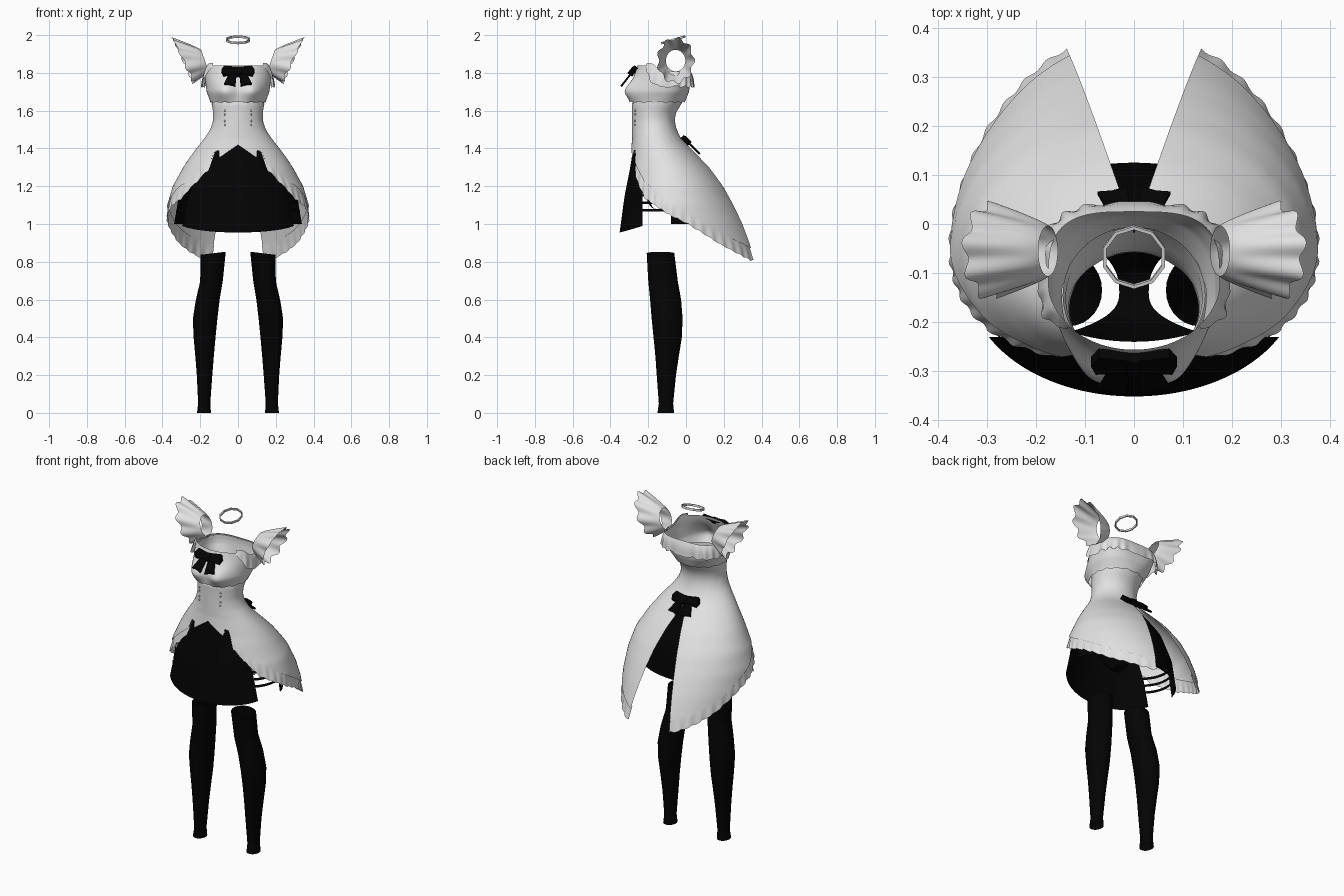
import bpy, bmesh, math
from math import sin, cos, pi, radians
from mathutils import Vector, Matrix

cube = bpy.data.objects.get("Cube")
if cube:
    bpy.data.objects.remove(cube)


def material(name, rgb):
    m = bpy.data.materials.new(name)
    m.use_nodes = True
    m.diffuse_color = (*rgb, 1)
    m.node_tree.nodes["Principled BSDF"].inputs["Base Color"].default_value = (*rgb, 1)
    return m


WHITE = material("white cloth", (0.76, 0.76, 0.76))
BLACK = material("black cloth", (0.001, 0.001, 0.001))


def finish(name, bm, mat, mirror=True, smooth=True):
    mesh = bpy.data.meshes.new(name)
    bm.to_mesh(mesh)
    bm.free()
    mesh.materials.append(mat)
    ob = bpy.data.objects.new(name, mesh)
    bpy.context.collection.objects.link(ob)
    if mirror:
        mod = ob.modifiers.new("mirror", "MIRROR")
        mod.merge_threshold = 0.0005
    for p in mesh.polygons:
        p.use_smooth = smooth


def grid(name, f, nu, nv, mat):
    """Mirrored sheet of quads from f(u, v), with u and v running 0 to 1."""
    bm = bmesh.new()
    rows = [[bm.verts.new(f(i / nu, j / nv)) for i in range(nu + 1)] for j in range(nv + 1)]
    for j in range(nv):
        for i in range(nu):
            bm.faces.new((rows[j][i], rows[j + 1][i], rows[j + 1][i + 1], rows[j][i + 1]))
    bmesh.ops.remove_doubles(bm, verts=bm.verts, dist=0.0002)
    finish(name, bm, mat)


def lookup(table, z):
    """Interpolate rows sorted by falling first value."""
    if z >= table[0][0]:
        return table[0][1:]
    for a, b in zip(table, table[1:]):
        if z >= b[0]:
            t = (a[0] - z) / (a[0] - b[0])
            return [p + (q - p) * t for p, q in zip(a[1:], b[1:])]
    return table[-1][1:]


def section(table, phi, z, off=0.0, square=0.0):
    """Point on an egg-shaped section; phi 0 is the front, pi the back."""
    hw, yf, yb = lookup(table, z)
    yc = min((yf + yb) / 2, -0.07)
    s, c = max(0, sin(phi)), cos(phi)
    if c > 0:
        return Vector(((hw + off) * s, yc - (yc - yf + off) * c, z))
    e = 1 - square
    return Vector(((hw + off) * s ** e, yc + (yb - yc + off) * (-c) ** e, z))


# height, half width, front y, back y
DRESS = [(1.84, .17, -.25, .02), (1.77, .168, -.272, .02), (1.70, .16, -.288, .01),
         (1.65, .142, -.287, -.01), (1.60, .133, -.285, -.05), (1.55, .131, -.285, -.06),
         (1.50, .147, -.285, -.05), (1.45, .18, -.285, -.025), (1.40, .22, -.29, .025),
         (1.35, .257, -.297, .075), (1.30, .29, -.31, .125), (1.20, .345, -.33, .202),
         (1.10, .375, -.34, .262), (1.0, .385, -.34, .315), (.9, .385, -.34, .36),
         (.8, .385, -.34, .395)]
UNDER = [(1.45, .16, -.272, -.045), (1.30, .26, -.295, .06), (1.15, .315, -.325, .11),
         (.95, .35, -.352, .13)]
# depth against height of the frill's lower edge and of the cloth above it
HEM = [(.35, .81, .87), (.18, .90, .955), (.02, 1.0, 1.055), (-.10, 1.06, 1.125),
       (-.22, 1.14, 1.225), (-.26, 1.225, 1.30), (-.285, 1.32, 1.37)]


def skirt_point(u, z, off=0.0):
    hw, yf, yb = lookup(DRESS, z)
    gap = max(0, .34 * (yb + .015))
    return section(DRESS, u * (pi - math.asin(gap / hw)), z, off)


def hem(u, edge):
    """Walk down the skirt until the hem line is reached."""
    z = 1.5
    while z > .8:
        p = skirt_point(u, z)
        line = lookup(HEM, p.y)[edge]
        if p.y < -.2 and p.x < .125:
            line = 1.42 - .7 * p.x if p.x < .1 else 1.39
        if z <= line:
            break
        z -= .002
    return z


def overskirt(u, v):
    z = 1.67 + (hem(u, 1) - 1.67) * v
    return skirt_point(u, z, -.004 if z > 1.64 else 0)


def skirt_frill(u, v):
    u = .14 + .86 * u
    top = hem(u, 1) + .015
    low = hem(u, 0) - .006 * abs(sin(u * 60))
    return skirt_point(u, top + (low - top) * v, -.006 + .003 * v * sin(u * 120))


grid("overskirt", overskirt, 110, 30, WHITE)
grid("skirt_frill", skirt_frill, 150, 4, WHITE)


# Bodice with bust and wide neckline, squarer across the back
def neck(phi):
    t = min(1, max(0, (phi - 1.0) / .6))
    return 1.84 - .045 * t * t * (3 - 2 * t)


def squareness(z):
    return .4 * min(1, max(0, (z - 1.65) / .1))


def bodice(u, v):
    phi = u * pi
    low = 1.645 + .003 * sin(u * 50)
    z = low + (neck(phi) - low) * v
    p = section(DRESS, phi, z, .006, squareness(z))
    if cos(phi) > 0:
        swell = math.exp(-((p.x - .085) / .065) ** 2 - ((z - 1.705) / .058) ** 2)
        p.y -= .05 * swell * cos(phi) ** .5
    return p


def neck_frill(u, v):
    phi = .85 + u * (pi - .85)
    grow = min(1, .25 + u * 5)
    z = neck(phi) + .012 - v * grow * (.08 + .005 * sin(u * 40))
    return section(DRESS, phi, z, .005 + grow * (.024 * v ** .7 + .004 * v * sin(u * 46)), .4)


grid("bodice", bodice, 64, 20, WHITE)
grid("neckline_frill", neck_frill, 90, 6, WHITE)


# Flared shoulder ruffles
def ruffle(u, v):
    a = u * 2 * pi
    wave = v * sin(9 * a)
    r = .057 + .048 * v ** .8 + .009 * wave
    start = .175 + .02 * cos(a)
    x = start + v * (.29 + .055 * cos(a) - start) + .007 * wave
    return Vector((x, -.055 + r * .9 * sin(a), 1.865 + .012 * v * cos(a) + r * cos(a)))


grid("shoulder_ruffle", ruffle, 108, 10, WHITE)


# Underskirt panels, open at both sides with straps across
def angle_at(y, z):
    lo, hi = 0, pi
    for _ in range(20):
        mid = (lo + hi) / 2
        lo, hi = (mid, hi) if section(UNDER, mid, z).y < y else (lo, mid)
    return lo


def front_panel(u, v):
    z = 1.45 + (.955 + .035 * u * u - 1.45) * v
    return section(UNDER, u * angle_at(-.23, z), z)


def back_panel(u, v):
    z = 1.44 + (1.0 - 1.44) * v
    a = angle_at(-.08, z)
    return section(UNDER, a + u * (pi - a), z)


grid("underskirt_front", front_panel, 24, 12, BLACK)
grid("underskirt_back", back_panel, 24, 12, BLACK)
for i in range(3):
    def strap(u, v, z=1.16 - .04 * i):
        a, b = angle_at(-.235, z), angle_at(-.07, z)
        return section(UNDER, a + (b - a) * u, z - .014 * v, -.002)
    grid("side_strap", strap, 8, 1, BLACK)


# Inner briefs, a narrow strip that widens most at the front
def briefs(u, v):
    t = 2 * v - 1
    w = .03 + (.1 if t < 0 else .035) * abs(t) ** 2.5
    return Vector((w * u, -.14 + .1 * t + .02 * u * u * -t, 1.08 + .24 * t ** 4))


grid("inner_briefs", briefs, 6, 20, BLACK)

# Stockings: height, centre x, centre y, radius x, radius y
LEG = [(.845, .132, -.135, .067, .073), (.7, .14, -.122, .06, .078), (.6, .16, -.108, .063, .082),
       (.5, .174, -.1, .065, .082), (.4, .177, -.097, .058, .075), (.3, .177, -.1, .049, .062),
       (.2, .177, -.104, .041, .051), (.05, .179, -.106, .032, .038), (0, .18, -.107, .037, .044)]


def stocking(u, v):
    z = .845 * (1 - v)
    cx, cy, rx, ry = lookup(LEG, z)
    a = u * 2 * pi
    return Vector((cx + rx * cos(a), cy + ry * sin(a), z - .008 * cos(a) * (1 - v) ** 6))


grid("stocking", stocking, 28, 34, BLACK)


# Bows made from flat loops, tails and a knot
def bow(name, origin, tilt):
    loop = [(0, .02), (.072, .032), (.088, .004), (.078, -.024), (0, -.02)]
    tail = [(.006, 0), (.04, 0), (.074, -.085), (.045, -.088), (.014, -.1)]
    knot = [(0, .022), (.014, .02), (.014, -.024), (0, -.024)]
    bm = bmesh.new()
    for shape, depth, thick in ((loop, -.012, .024), (tail, -.004, .01), (knot, -.016, .032)):
        face = bm.faces.new([bm.verts.new((x, depth, z)) for x, z in shape])
        out = bmesh.ops.extrude_face_region(bm, geom=[face])["geom"]
        moved = [g for g in out if isinstance(g, bmesh.types.BMVert)]
        bmesh.ops.translate(bm, verts=moved, vec=(0, thick, 0))
    bmesh.ops.recalc_face_normals(bm, faces=bm.faces)
    bmesh.ops.transform(bm, verts=bm.verts,
                        matrix=Matrix.Translation(origin) @ Matrix.Rotation(tilt, 4, "X"))
    finish(name, bm, BLACK, smooth=False)


bow("front_bow", (0, -.283, 1.808), radians(-38))
bow("back_bow", (0, .002, 1.44), radians(45))

# Lacing eyelets on the waist
bm = bmesh.new()
for z in (1.6, 1.58, 1.545, 1.525):
    spot = section(DRESS, math.asin(.07 / lookup(DRESS, z)[0]), z, .001)
    bmesh.ops.create_uvsphere(bm, u_segments=8, v_segments=6, radius=.005,
                              matrix=Matrix.Translation(spot))
finish("waist_eyelets", bm, WHITE)

# Tilted choker band
SIDES = 10
bm = bmesh.new()
rings = []
for r, z in ((.059, -.006), (.066, -.006), (.066, .006), (.059, .006)):
    rings.append([bm.verts.new((r * sin(2 * pi * k / SIDES), r * cos(2 * pi * k / SIDES), z))
                  for k in range(SIDES)])
for a, b in zip(rings, rings[1:] + rings[:1]):
    for k in range(SIDES):
        n = (k + 1) % SIDES
        bm.faces.new((a[k], a[n], b[n], b[k]))
bmesh.ops.recalc_face_normals(bm, faces=bm.faces)
bmesh.ops.transform(bm, verts=bm.verts,
                    matrix=Matrix.Translation((0, -.067, 1.975)) @ Matrix.Rotation(radians(16), 4, "X"))
finish("choker", bm, WHITE, mirror=False, smooth=False)
